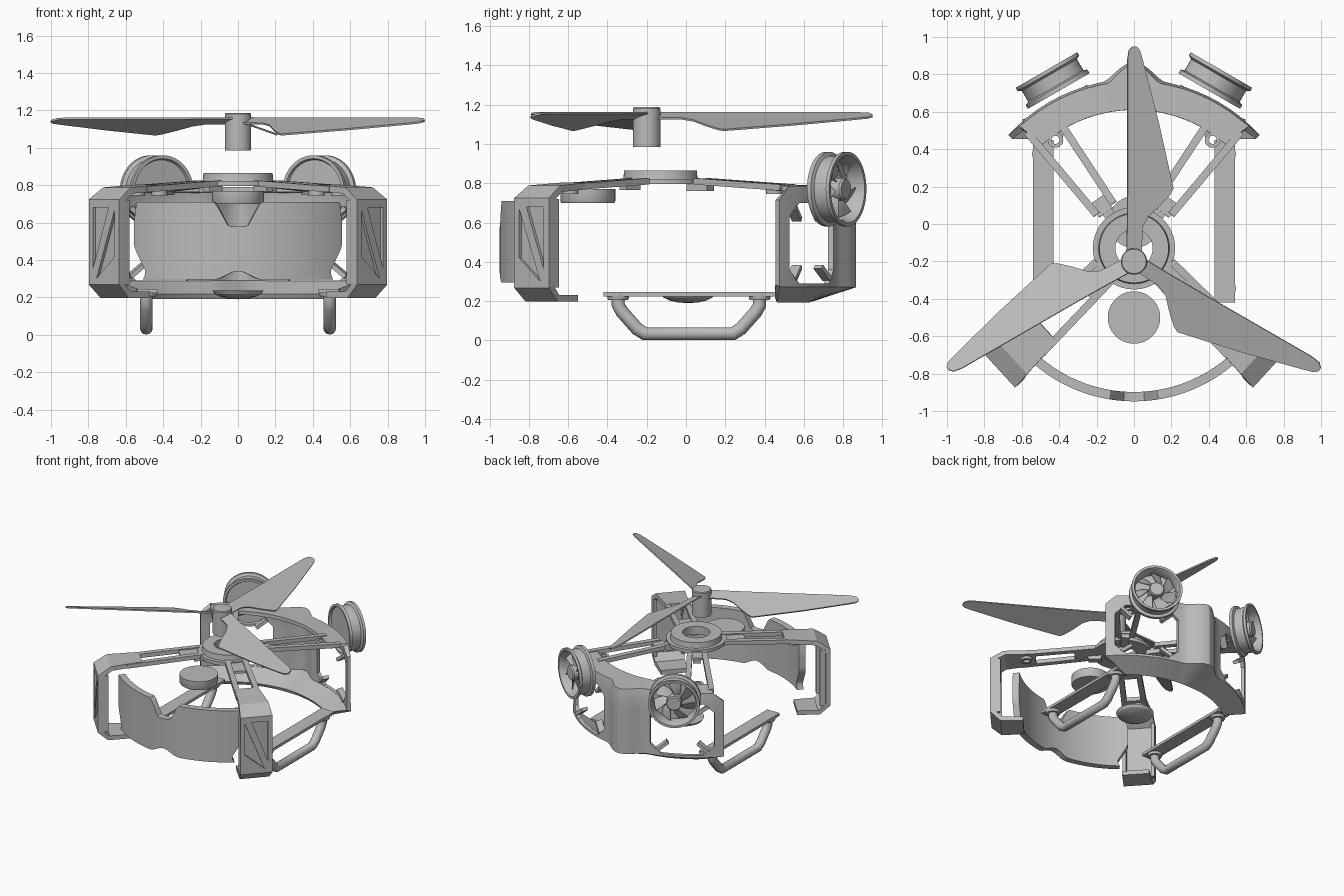
import bpy, bmesh, math
from mathutils import Vector, Matrix

if "Cube" in bpy.data.objects:
    bpy.data.objects.remove(bpy.data.objects["Cube"])

HUB = Vector((0, -0.13, 0))
grey = bpy.data.materials.new("light_grey")
grey.diffuse_color = (0.5, 0.5, 0.5, 1)
grey.use_nodes = True
grey.node_tree.nodes["Principled BSDF"].inputs["Base Color"].default_value = grey.diffuse_color


def make(name, verts, faces, thick=0, smooth=True, angle=30):
    """Mesh object from points and faces, optionally given sheet thickness."""
    me = bpy.data.meshes.new(name)
    me.from_pydata([tuple(v) for v in verts], [], faces)
    bm = bmesh.new()
    bm.from_mesh(me)
    bmesh.ops.remove_doubles(bm, verts=bm.verts, dist=1e-5)
    bmesh.ops.recalc_face_normals(bm, faces=bm.faces)
    bm.to_mesh(me)
    bm.free()
    me.materials.append(grey)
    ob = bpy.data.objects.new(name, me)
    bpy.context.collection.objects.link(ob)
    if thick:
        mod = ob.modifiers.new("thickness", 'SOLIDIFY')
        mod.thickness, mod.offset, mod.use_even_offset = thick, 0, True
    if smooth:
        bpy.ops.object.select_all(action='DESELECT')
        ob.select_set(True)
        bpy.context.view_layer.objects.active = ob
        if thick:
            bpy.ops.object.modifier_apply(modifier="thickness")
        bpy.ops.object.shade_smooth_by_angle(angle=math.radians(angle))
    return ob


def grid(rows, cols, skip=lambda r, c: False):
    return [(r * cols + c, r * cols + c + 1, (r + 1) * cols + c + 1, (r + 1) * cols + c)
            for r in range(rows - 1) for c in range(cols - 1) if not skip(r, c)]


def lathe(name, profile, loc, axis=(0, 0, 1), n=48, closed=False):
    """Spin an (r, z) profile about an axis."""
    m = Matrix.Translation(loc) @ Vector(axis).to_track_quat('Z', 'Y').to_matrix().to_4x4()
    pts = profile + profile[:1] if closed else profile
    verts = [m @ Vector((r * math.cos(2 * math.pi * i / n), r * math.sin(2 * math.pi * i / n), z))
             for r, z in pts for i in range(n + 1)]
    return make(name, verts, grid(len(pts), n + 1))


def bar(name, a, b, w, h):
    """Straight rectangular bar from a to b."""
    a, b = Vector(a), Vector(b)
    d = (b - a).normalized()
    side = d.cross(Vector((0, 0, 1))).normalized()
    up = side.cross(d)
    v = [p + side * sx * w / 2 + up * sy * h / 2 for p in (a, b)
         for sx, sy in ((-1, -1), (1, -1), (1, 1), (-1, 1))]
    f = [(0, 1, 2, 3), (4, 5, 6, 7)] + [(i, (i + 1) % 4, (i + 1) % 4 + 4, i + 4) for i in range(4)]
    return make(name, v, f, smooth=False)


def polar(deg, r, z, u=0):
    """Point around the hub: radius r, sideways offset u."""
    t = math.radians(deg)
    return HUB + Vector((r * math.cos(t) - u * math.sin(t), r * math.sin(t) + u * math.cos(t), z))


def flip(p, s):
    return Vector((p[0] * s, p[1], p[2]))


# Rotor: shaft and three flat blades with constant pitch
ROT = Vector((0, -0.2, 0))
lathe("rotor_shaft", [(0, .985), (.07, .985), (.07, 1.18), (.065, 1.187), (0, 1.187)], ROT)
stations = [(.05, -.04, .04), (.18, -.037, .045), (.24, -.036, .075), (.3, -.036, .14), (.36, -.035, .195),
            (.39, -.035, .21), (.75, -.035, .13), (1.08, -.035, .045), (1.13, -.027, .03), (1.15, -.005, .012)]
for k in range(3):
    rot = Matrix.Translation(ROT) @ Matrix.Rotation(k * 2 * math.pi / 3, 4, 'Z')
    pts = [rot @ Vector((x, y, 1.157 - .355 * (x + .035)))
           for y, x0, x1 in stations for x in (x0, x1)]
    make("rotor_blade", pts, grid(len(stations), 2), .01)

# Central hub: collar with a hole on a base plate
lathe("hub_collar", [(.1, .8), (.195, .8), (.188, .83), (.185, .865), (.1, .865)], HUB, closed=True)
lathe("hub_plate", [(.14, .795), (.22, .795), (.22, .822), (.14, .822)], HUB, closed=True)

# Motor drum under the front, and belly dome
lathe("front_drum", [(0, .7), (.135, .7), (.14, .71), (.14, .77), (0, .77)], (0, -.5, 0))
lathe("belly_dome", [(0, .19), (.05, .193), (.095, .203), (.125, .218), (.138, .238), (0, .238)], (0, .01, 0))

# Back frame: C-shaped arc with octagonal windows and a bulged centre column
half = [0, 2, 4, 6, 8, 10, 13, 18, 22, 26, 30, 34, 38.5, 43.5, 48]
cols = [-d for d in half[:0:-1]] + half
verts = []
for row in range(7):
    for d in cols:
        a = abs(d)
        bump = .09 * (.5 + .5 * math.cos(math.pi * min(a, 11) / 11))
        cut = 0 if 18 <= a <= 38.5 else .07
        r, z, k = [(.74, .777, .86), (.88, .772, .9), (.89, .715, 1), (.89, .7 - cut, 1),
                   (.89, .29 + cut, 1), (.89, .28, 1), (.75, .205, .8)][row]
        verts.append(polar(90 + d * k, r + (bump if 0 < row < 6 else 0), z))


def in_window(r, c):
    lo, hi = sorted((abs(cols[c]), abs(cols[c + 1])))
    return r == 3 and lo >= 13 and hi <= 43.5


make("back_frame", verts, grid(7, len(cols), in_window), .028, angle=22)

# Front shell: curved guard with top notch and arched lower edge
n, levels = 64, 16
verts = []
for j in range(levels + 1):
    t = j / levels
    zc = .295 + .415 * t
    w = 37.2 + 5.6 * min(1, max(0, (zc - .34) / .13))
    w += 1.2 * max(0, (.33 - zc) / .035) - 1.2 * max(0, (t - .75) / .25)
    for i in range(n + 1):
        th = 270 + w * (2 * i / n - 1)
        x = abs(.8 * math.cos(math.radians(th)))
        top = .71 - .13 * min(1, max(0, (.12 - x) / .07))
        low = .295 + .045 * (.5 + .5 * math.cos(math.pi * min(x, .13) / .13))
        verts.append(polar(th, .793, low + (top - low) * t))
make("front_shell", verts, grid(levels + 1, n + 1), .05)

for s in (1, -1):
    # Front corner bracket: bent sheet with a thick outer panel and shallow triangular recesses
    A = -42.5
    prof = [(.64, .787, .085), (.87, .772, .11), (.955, .715, .12), (.955, .275, .12), (.89, .215, .11), (.73, .215, .10)]
    pts = [flip(polar(A, r, z, u), s) for r, z, w in prof for u in (-w, w)]
    bracket = make("front_bracket", pts, grid(len(prof), 2), .034, smooth=False)
    tris = [[(-.085, .67), (-.085, .42), (.06, .30)], [(-.035, .68), (.085, .68), (.085, .36)]]
    for tri in tris:
        v = [flip(polar(A, r, z, u), s) for r in (.955, 1.02) for u, z in tri]
        cutter = make("recess_cutter", v, [(0, 1, 2), (3, 4, 5), (0, 1, 4, 3), (1, 2, 5, 4), (2, 0, 3, 5)], smooth=False)
        cutter.hide_render = True
        cutter.hide_viewport = True
        mod = bracket.modifiers.new("recess", 'BOOLEAN')
        mod.object, mod.operation = cutter, 'DIFFERENCE'
    # Side flanges of the bracket
    for u in (-.106, .106):
        bar("bracket_flange", flip(polar(A, .925, .27, u), s), flip(polar(A, .9249, .72, u), s), .026, .06)

    # Arms: paired rails with cross ties
    rails = [((.2, -.2), (.63, -.62)), ((.1, -.28), (.5, -.7)), ((.2, .05), (.57, .49)), ((.11, .11), (.4, .55))]
    for (x0, y0), (x1, y1) in rails:
        bar("arm_rail", (s * x0, y0, .81), (s * x1, y1, .778), .04, .032)
    bar("front_arm_tie", (s * .56, -.57, .785), (s * .44, -.66, .785), .05, .025)
    bar("arm_web", (s * .15, -.24, .805), (s * .27, -.36, .80), .12, .02)
    bar("back_arm_web", (s * .15, .06, .805), (s * .20, .13, .80), .09, .02)

    # Screw tabs with bored bosses
    for x, y in ((.54, -.59), (.42, .45)):
        lathe("screw_boss", [(.022, .745), (.042, .745), (.042, .785), (.022, .785)], (s * x, y, 0), n=24, closed=True)
    bar("back_screw_tab", (s * .42, .48, .76), (s * .38, .58, .76), .085, .025)
    bar("hub_peg", (s * .11, .02, .785), (s * .185, .125, .785), .06, .05)
    bar("lower_hub_peg", (s * .1, -.25, .785), (s * .17, -.32, .785), .05, .04)

    # Diagonal clips in the corners of each back window
    for d, step in ((74, -5), (49, 5)):
        for z, dz in ((.335, .04), (.655, -.04)):
            bar("window_clip", flip(polar(d, .885, z - dz * .6), s), flip(polar(d + step, .86, z + dz), s), .05, .025)

    # Landing skid: plate and bent tube with collars
    bar("skid_plate", (s * .485, -.42, .235), (s * .485, .45, .235), .11, .022)
    cu = bpy.data.curves.new("skid_tube", 'CURVE')
    cu.dimensions, cu.bevel_depth, cu.bevel_resolution, cu.use_fill_caps = '3D', .034, 4, True
    path = [(-.345, .23), (-.345, .18), (-.325, .145), (-.25, .06), (-.21, .034),
            (.24, .034), (.28, .06), (.355, .145), (.375, .18), (.375, .23)]
    sp = cu.splines.new('POLY')
    sp.points.add(len(path) - 1)
    for p, (y, z) in zip(sp.points, path):
        p.co = (s * .49, y, z, 1)
    sp.use_smooth = True
    cu.materials.append(grey)
    bpy.context.collection.objects.link(bpy.data.objects.new("skid_tube", cu))
    for y in (-.345, .375):
        lathe("skid_collar", [(0, .205), (.05, .205), (.055, .215), (.055, .245), (0, .245)], (s * .49, y, 0), n=24)

    # Rear ducted fan: rimmed cup, hub and swept blades
    C, ax = Vector((s * .435, .767, .77)), Vector((s * .5, .866, 0))
    lathe("fan_duct", [(0, -.05), (.165, -.05), (.172, -.065), (.19, -.065), (.19, -.042), (.17, -.034),
                       (.17, .034), (.19, .045), (.19, .065), (.172, .065), (.158, .035), (.158, -.03), (0, -.03)], C, ax)
    lathe("fan_hub", [(0, -.032), (.057, -.032), (.057, .045), (.05, .055), (0, .055)], C, ax, n=32)
    m = Matrix.Translation(C) @ ax.to_track_quat('Z', 'Y').to_matrix().to_4x4()
    for k in range(7):
        pts = []
        for r, sweep, span in ((.05, 0, .55), (.08, .12, .65), (.115, .28, .62), (.15, .45, .5)):
            for t in (0, .5, 1):
                a = 2 * math.pi * k / 7 + sweep + span * t
                pts.append(m @ Vector((r * math.cos(a), r * math.sin(a), -.02 + .045 * t)))
        make("fan_blade", pts, grid(4, 3), .006)
